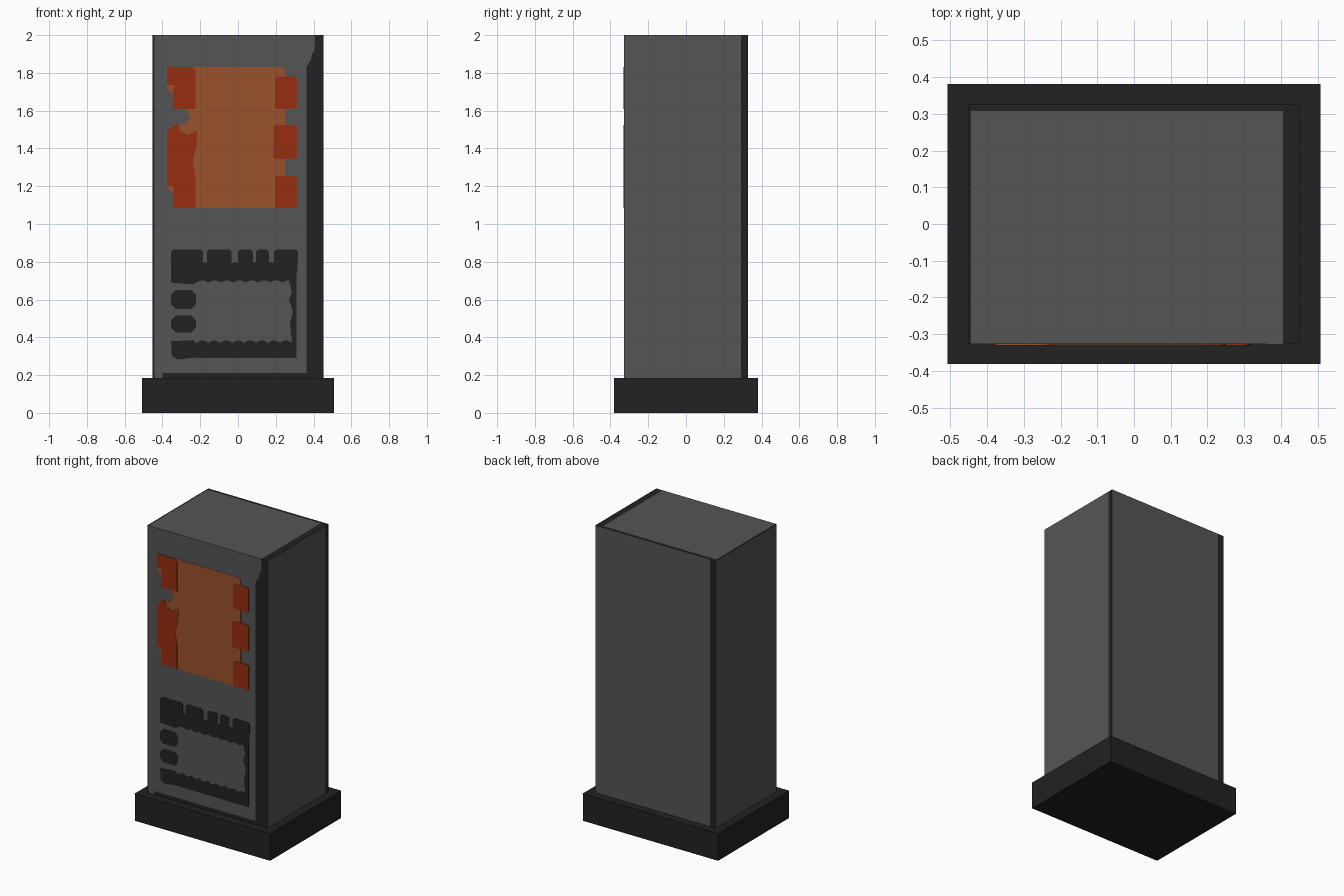
import bpy, bmesh, math
from mathutils import Vector

if "Cube" in bpy.data.objects:
    bpy.data.objects.remove(bpy.data.objects["Cube"])


def srgb(r, g, b):
    f = lambda c: c / 12.92 if c <= 0.04045 else ((c + 0.055) / 1.055) ** 2.4
    return [f(c / 255) for c in (r, g, b)] + [1]


def material(name, rgb):
    m = bpy.data.materials.new(name)
    m.diffuse_color = srgb(*rgb)
    m.use_nodes = True
    m.node_tree.nodes["Principled BSDF"].inputs["Base Color"].default_value = m.diffuse_color
    return m


grey = material("mid grey", (85, 85, 85))
dark = material("dark grey", (34, 34, 34))
orange = material("dull orange", (155, 82, 43))
red = material("rust red", (150, 45, 15))

BX, BY, Z0, TOP = 0.452, 0.327, 0.185, 2.0


def finish(bm, name, mats):
    me = bpy.data.meshes.new(name)
    bm.to_mesh(me)
    bm.free()
    for m in mats:
        me.materials.append(m)
    ob = bpy.data.objects.new(name, me)
    bpy.context.collection.objects.link(ob)
    return ob


def box(x, y, z0, z1):
    bm = bmesh.new()
    bmesh.ops.create_cube(bm, size=1)
    for v in bm.verts:
        v.co = (v.co.x * 2 * x, v.co.y * 2 * y, z0 + (v.co.z + 0.5) * (z1 - z0))
    return bm


def plate(name, pts, mat, depth=0.002):
    """Thin panel on the front face, from an outline of (x, z) points."""
    bm = bmesh.new()
    face = bm.faces.new([bm.verts.new((x, -BY - depth, z)) for x, z in pts])
    ext = bmesh.ops.extrude_face_region(bm, geom=[face], use_keep_orig=True)
    for v in ext["geom"]:
        if isinstance(v, bmesh.types.BMVert):
            v.co.y = -BY + 0.0005
    bmesh.ops.recalc_face_normals(bm, faces=bm.faces[:])
    bmesh.ops.triangulate(bm, faces=[f for f in bm.faces if len(f.verts) > 4])
    return finish(bm, name, [mat])


def rounded(x0, x1, z0, z1, c=0.012):
    """Rectangle outline with clipped corners."""
    return [(x0 + c, z0), (x1 - c, z0), (x1, z0 + c), (x1, z1 - c),
            (x1 - c, z1), (x0 + c, z1), (x0, z1 - c), (x0, z0 + c)]


def scallop(x0, x1, z, amp, n):
    """Wavy edge running from x0 to x1."""
    return [(x0 + (x1 - x0) * i / (4 * n), z + amp * abs(math.sin(math.pi * i / 4)))
            for i in range(4 * n + 1)]


# Plinth
finish(box(0.508, 0.381, 0, Z0), "plinth", [dark])

# Cabinet: cut along the trim lines, then coloured by direction and position
bm = box(BX, BY, Z0, TOP)
cuts = [((x, 0, 0), (1, 0, 0)) for x in (-0.443, -0.41, -0.4, 0.362, 0.405)]
cuts += [((0, y, 0), (0, 1, 0)) for y in (0.292, 0.308)]
cuts += [((0, 0, 0.21), (0, 0, 1))]
for co, no in cuts:
    bmesh.ops.bisect_plane(bm, geom=bm.verts[:] + bm.edges[:] + bm.faces[:],
                           plane_co=Vector(co), plane_no=Vector(no))
for f in bm.faces:
    c, n = f.calc_center_median(), f.normal
    if n.z > 0.5:
        trim = c.x < -0.443 or c.x > 0.405 or c.y > 0.308
    elif n.y < -0.5:
        trim = c.x < -0.443 or c.x > 0.362 or (c.z < 0.21 and c.x > -0.4)
    elif n.y > 0.5:
        trim = c.x < -0.41
    elif n.x > 0.5:
        trim = c.y > 0.292
    else:
        trim = n.z < -0.5
    f.material_index = int(trim)
finish(bm, "cabinet", [grey, dark])

# Grey flare at the top of the right trim
plate("front_trim_flare", [(0.36, 1.83), (0.385, 1.865), (0.392, 1.9),
                           (0.405, 1.92), (0.408, TOP), (0.36, TOP)], grey, 0.001)

# Orange display panel with red side blocks
plate("display_panel", [
    (-0.375, 1.83), (0.24, 1.83), (0.25, 1.81), (0.25, 1.085), (-0.34, 1.085),
    (-0.345, 1.16), (-0.375, 1.2), (-0.375, 1.485), (-0.345, 1.52), (-0.28, 1.53),
    (-0.25, 1.56), (-0.275, 1.61), (-0.345, 1.61), (-0.345, 1.69), (-0.375, 1.715)],
    orange)
plate("display_upper_left_block", [
    (-0.375, 1.83), (-0.24, 1.83), (-0.225, 1.815), (-0.225, 1.61), (-0.345, 1.61),
    (-0.345, 1.705), (-0.335, 1.735), (-0.375, 1.735)], red, 0.004)
plate("display_lower_left_block", [
    (-0.375, 1.485), (-0.345, 1.52), (-0.315, 1.525), (-0.305, 1.49), (-0.27, 1.47),
    (-0.215, 1.495), (-0.22, 1.42), (-0.24, 1.33), (-0.225, 1.25), (-0.225, 1.085),
    (-0.345, 1.085), (-0.345, 1.2), (-0.375, 1.2)], red, 0.004)
for i, (x0, z0, z1) in enumerate([(0.195, 1.61, 1.78), (0.187, 1.345, 1.525),
                                  (0.195, 1.085, 1.255)]):
    plate(f"display_right_block_{i + 1}", rounded(x0, 0.312, z0, z1, 0.01), red, 0.004)

# Dark vent frame: toothed top bar, right bar, bottom bar and left tabs
plate("vent_top_bar", scallop(-0.22, 0.3, 0.69, 0.012, 8)
      + [(0.315, 0.76), (0.315, 0.795), (-0.355, 0.795), (-0.355, 0.69), (-0.24, 0.68)],
      dark)
for i, (x0, x1) in enumerate([(-0.355, -0.185), (-0.165, -0.035), (0.0, 0.08),
                              (0.095, 0.165), (0.19, 0.318)]):
    plate(f"vent_tooth_{i + 1}", rounded(x0, x1, 0.78, 0.865), dark)
plate("vent_right_bar", [(0.31, 0.3), (0.31, 0.79), (0.27, 0.7), (0.285, 0.64),
                         (0.27, 0.6), (0.29, 0.54), (0.275, 0.47), (0.285, 0.38),
                         (0.275, 0.3)], dark)
plate("vent_bottom_bar", [(0.31, 0.29), (0.31, 0.38)]
      + scallop(-0.22, 0.285, 0.37, 0.015, 8)[::-1]
      + [(-0.24, 0.385), (-0.355, 0.38), (-0.35, 0.3), (-0.32, 0.282), (-0.24, 0.292)],
      dark)
for i, (z0, z1) in enumerate([(0.55, 0.65), (0.425, 0.515)]):
    plate(f"vent_left_tab_{i + 1}", rounded(-0.355, -0.222, z0, z1, 0.025), dark)
